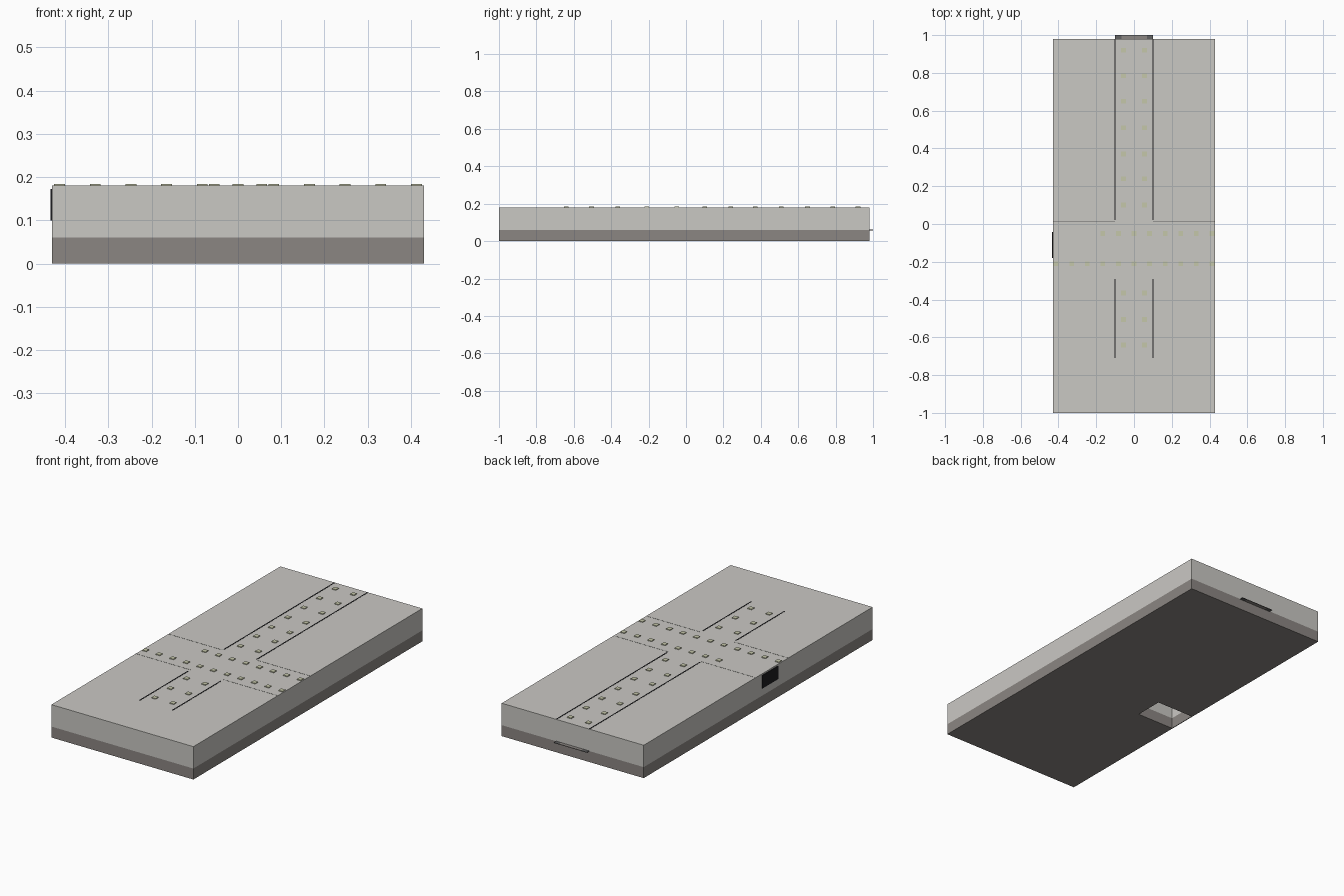
import bpy

if "Cube" in bpy.data.objects:
    bpy.data.objects.remove(bpy.data.objects["Cube"])

def mat(name, rgb):
    m = bpy.data.materials.new(name)
    m.diffuse_color = (*rgb, 1)
    m.use_nodes = True
    m.node_tree.nodes["Principled BSDF"].inputs["Base Color"].default_value = m.diffuse_color
    return m

LIGHT = mat("pale concrete", (0.59, 0.58, 0.55))
DARK = mat("dark stone", (0.26, 0.24, 0.225))
BLACK = mat("near black", (0.012, 0.012, 0.014))
STUD = mat("pale olive", (0.56, 0.57, 0.40))
GREY = mat("line grey", (0.12, 0.12, 0.12))

def boxes(name, spans, material):
    """One object from axis-aligned boxes given as (x0, x1, y0, y1, z0, z1)."""
    verts, faces = [], []
    for x0, x1, y0, y1, z0, z1 in spans:
        n = len(verts)
        verts += [(x, y, z) for z in (z0, z1) for x, y in ((x0, y0), (x1, y0), (x1, y1), (x0, y1))]
        faces += [[n + i for i in f] for f in
                  ((3, 2, 1, 0), (4, 5, 6, 7), (0, 1, 5, 4), (1, 2, 6, 5), (2, 3, 7, 6), (3, 0, 4, 7))]
    me = bpy.data.meshes.new(name)
    me.from_pydata(verts, [], faces)
    me.materials.append(material)
    ob = bpy.data.objects.new(name, me)
    bpy.context.collection.objects.link(ob)
    return ob

W, Y0, Y1, SEAM, TOP = 0.43, -1.0, 0.98, 0.06, 0.18

# two-layer slab
base = boxes("base_layer", [(-W, W, Y0, Y1, 0, SEAM)], DARK)
slab = boxes("upper_slab", [(-W, W, Y0, Y1, SEAM, TOP)], LIGHT)

# stairwell opening cut up from the underside
for layer, z0, z1 in ((base, -0.05, 0.1), (slab, 0.0, 0.172)):
    cutter = boxes("stairwell_cutter", [(-0.426, -0.2, -0.2, -0.04, z0, z1)], layer.data.materials[0])
    cutter.hide_render = True
    cutter.hide_viewport = True
    mod = layer.modifiers.new("stairwell", 'BOOLEAN')
    mod.operation = 'DIFFERENCE'
    mod.solver = 'EXACT'
    mod.object = cutter

# doorway panel on the left side
boxes("doorway_panel", [(-0.433, -W, -0.18, -0.042, 0.1, 0.172)], BLACK)

# thin floor tongue at the back
boxes("rear_floor", [(-0.065, 0.07, Y1, 1.0, 0.058, 0.061)], DARK)
boxes("rear_floor_ends", [(-0.1, -0.065, Y1, 1.0, 0.058, 0.061), (0.07, 0.1, Y1, 1.0, 0.058, 0.061)], GREY)

# square studs: along the long corridor, then across the slab
spots = [(s * 0.055, y) for s in (-1, 1)
         for y in (0.92, 0.785, 0.65, 0.51, 0.37, 0.24, 0.10, -0.365, -0.505, -0.64)]
spots += [(i * 0.0825, -0.21) for i in range(-5, 6)]
spots += [(i * 0.0825, -0.05) for i in range(-2, 6)]
r = 0.0125
boxes("column_tops", [(x - r, x + r, y - r, y + r, TOP - 0.002, TOP + 0.004) for x, y in spots], STUD)

# corridor outlines on the top
t = 0.003
boxes("long_corridor_lines", [(s * 0.1 - t, s * 0.1 + t, a, b, TOP - 0.001, TOP + 0.001)
                              for s in (-1, 1) for a, b in ((0.02, 0.978), (-0.71, -0.29))], BLACK)
t = 0.001
boxes("cross_corridor_lines", [(a, b, y - t, y + t, TOP - 0.001, TOP + 0.0006)
                               for y in (0.012, -0.27) for a, b in ((-W, -0.1), (0.1, W))], GREY)
